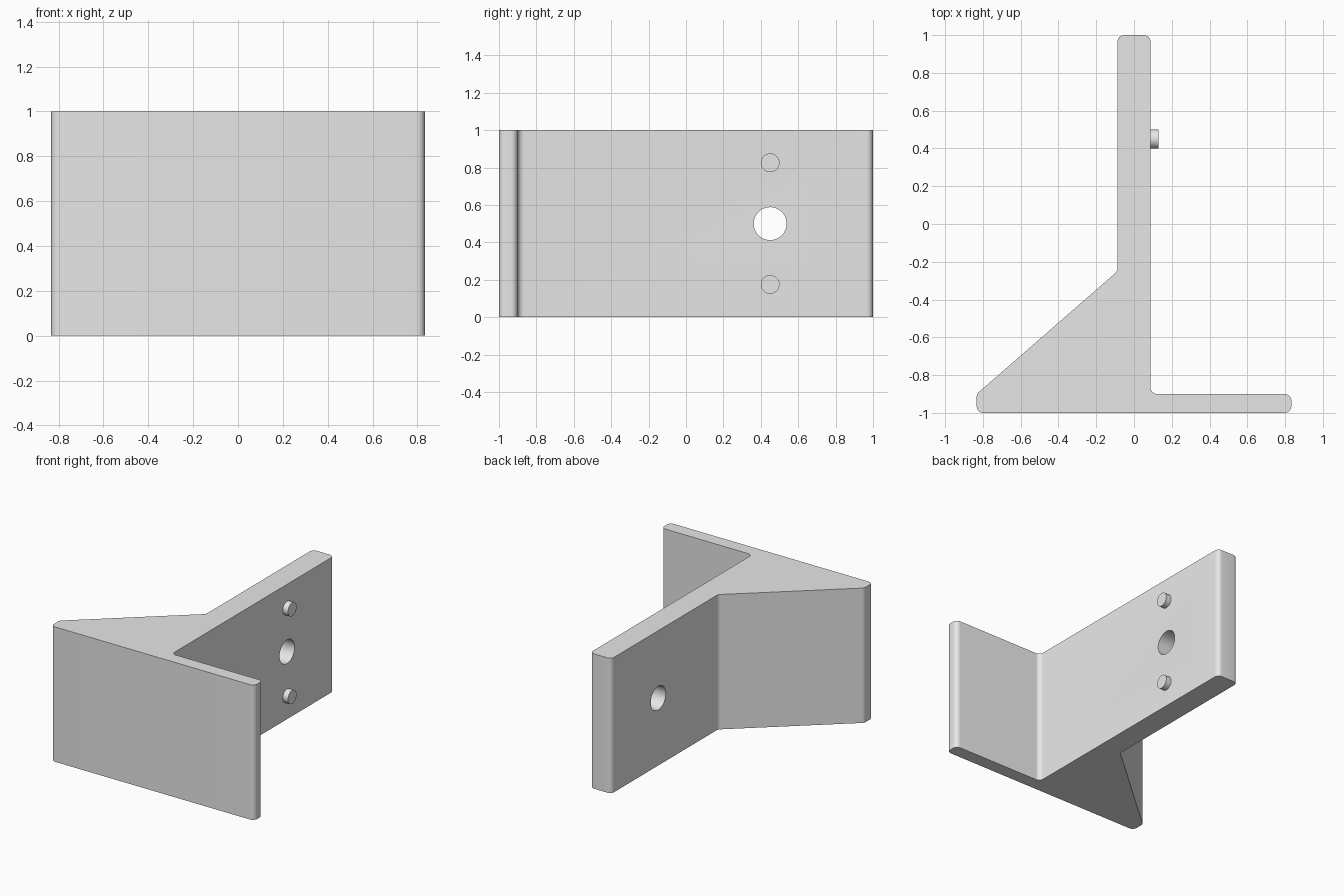
import bpy, bmesh, math
from mathutils import Vector

cube = bpy.data.objects.get("Cube")
if cube:
    bpy.data.objects.remove(cube, do_unlink=True)

HEIGHT = 1.0
HALF_W = 0.833      # half the face plate width
HALF_T = 0.0875     # half the upright web thickness
PLATE_Y = -0.9      # back of the face plate
RADIUS = 0.035
HOLE_Y = 0.45

grey = bpy.data.materials.new("plain grey")
grey.use_nodes = True
grey.diffuse_color = (0.8, 0.8, 0.8, 1)
grey.node_tree.nodes["Principled BSDF"].inputs["Base Color"].default_value = (0.8, 0.8, 0.8, 1)


def rounded(corners, radius, steps=8):
    """Round every corner of a closed outline with a tangent arc."""
    pts = []
    for i, c in enumerate(corners):
        c = Vector(c)
        a = (Vector(corners[i - 1]) - c).normalized()
        b = (Vector(corners[(i + 1) % len(corners)]) - c).normalized()
        half = a.angle(b) / 2
        centre = c + (a + b).normalized() * radius / math.sin(half)
        start = c + a * radius / math.tan(half) - centre
        end = c + b * radius / math.tan(half) - centre
        sweep = start.angle(end)
        for k in range(steps + 1):
            t = k / steps
            arc = start * math.sin((1 - t) * sweep) + end * math.sin(t * sweep)
            pts.append(centre + arc / math.sin(sweep))
    return pts


def extrude_outline(name, pts, height):
    bm = bmesh.new()
    face = bm.faces.new([bm.verts.new((p.x, p.y, 0)) for p in pts])
    top = bmesh.ops.extrude_face_region(bm, geom=[face])["geom"]
    bmesh.ops.translate(bm, vec=(0, 0, height),
                        verts=[v for v in top if isinstance(v, bmesh.types.BMVert)])
    bmesh.ops.recalc_face_normals(bm, faces=bm.faces)
    mesh = bpy.data.meshes.new(name)
    bm.to_mesh(mesh)
    bm.free()
    obj = bpy.data.objects.new(name, mesh)
    bpy.context.collection.objects.link(obj)
    return obj


def cylinder_x(name, radius, x0, x1, z):
    """Cylinder lying along x at the hole line."""
    bpy.ops.mesh.primitive_cylinder_add(
        vertices=48, radius=radius, depth=x1 - x0,
        location=((x0 + x1) / 2, HOLE_Y, z), rotation=(0, math.pi / 2, 0))
    obj = bpy.context.object
    obj.name = name
    return obj


def finish(obj):
    obj.data.materials.clear()
    obj.data.materials.append(grey)
    bpy.ops.object.select_all(action="DESELECT")
    obj.select_set(True)
    bpy.context.view_layer.objects.active = obj
    bpy.ops.object.shade_smooth_by_angle(angle=math.radians(30))


# Bracket body: face plate, upright web and sloped gusset in one outline
outline = [(-HALF_W, -1), (HALF_W, -1), (HALF_W, PLATE_Y), (HALF_T, PLATE_Y),
           (HALF_T, 1), (-HALF_T, 1), (-HALF_T, -0.25), (-HALF_W, PLATE_Y)]
bracket = extrude_outline("bracket", rounded(outline, RADIUS), HEIGHT)

# Through hole in the web
cutter = cylinder_x("hole_cutter", 0.088, -0.3, 0.3, HEIGHT / 2)
cutter.hide_render = True
hole = bracket.modifiers.new("hole", "BOOLEAN")
hole.operation = "DIFFERENCE"
hole.solver = "EXACT"
hole.object = cutter
bpy.ops.object.select_all(action="DESELECT")
bracket.select_set(True)
bpy.context.view_layer.objects.active = bracket
bpy.ops.object.modifier_apply(modifier=hole.name)
bpy.data.objects.remove(cutter, do_unlink=True)
finish(bracket)

# Locating pins above and below the hole
for side, offset in (("lower", -0.325), ("upper", 0.325)):
    finish(cylinder_x(side + "_pin", 0.05, HALF_T - 0.02, 0.13, HEIGHT / 2 + offset))
